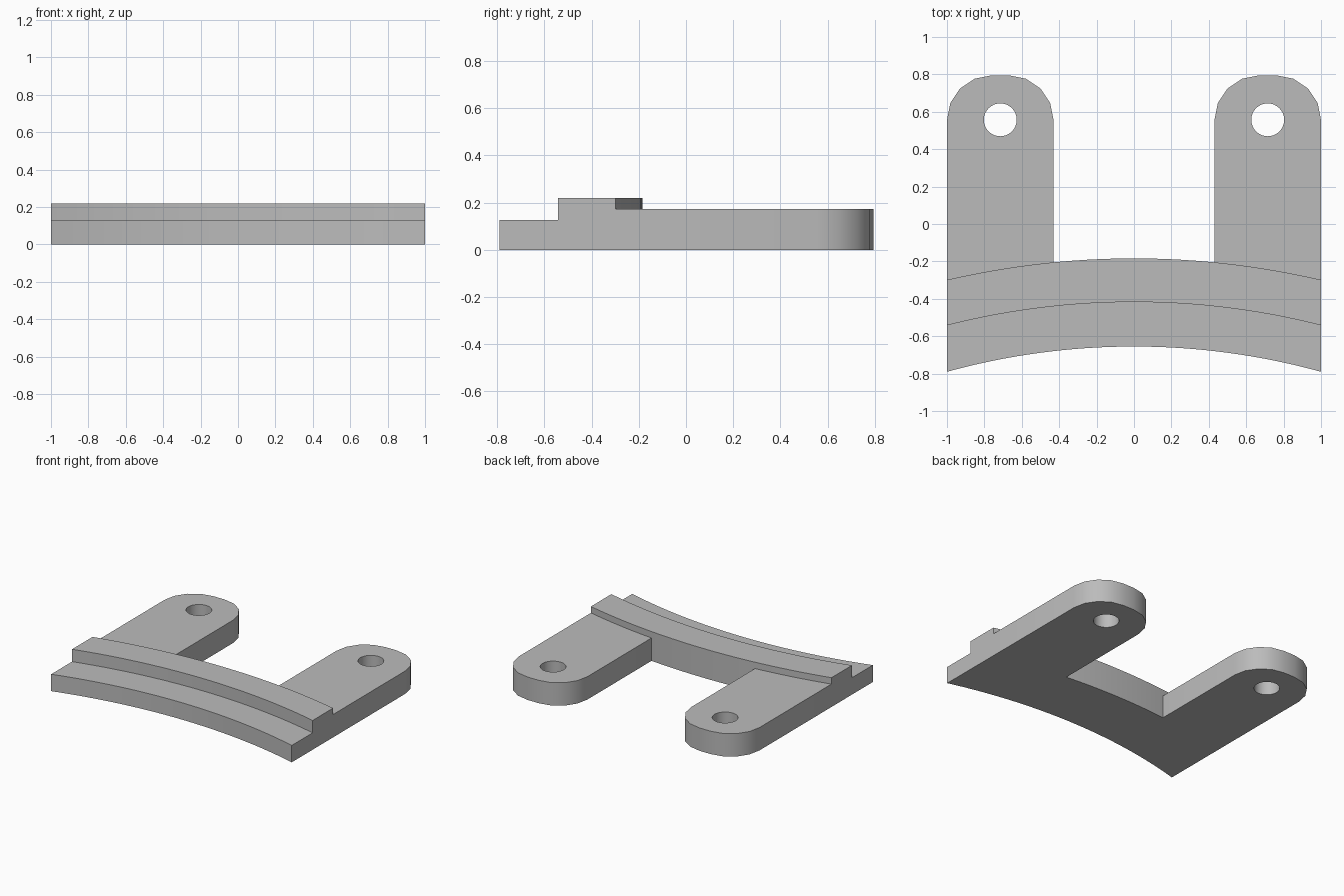
import bpy, bmesh
from math import sin, cos, pi, sqrt, radians

cube = bpy.data.objects.get("Cube")
if cube:
    bpy.data.objects.remove(cube, do_unlink=True)

grey = bpy.data.materials.new("plain grey")
grey.use_nodes = True
colour = (0.5, 0.5, 0.5, 1)
grey.diffuse_color = colour
grey.node_tree.nodes["Principled BSDF"].inputs["Base Color"].default_value = colour

STEPS = 32
STATIONS = [-1 + 2 * i / STEPS for i in range(STEPS + 1)]
# Each arc: y at the middle, and how far it drops at the ends
REAR, MIDDLE, FRONT = (-0.184, 0.115), (-0.417, 0.125), (-0.655, 0.135)


def arc_y(arc, x):
    mid, drop = arc
    radius = (1 + drop * drop) / (2 * drop)
    return mid - radius + sqrt(radius * radius - x * x)


def finish(name, bm):
    bmesh.ops.recalc_face_normals(bm, faces=bm.faces)
    mesh = bpy.data.meshes.new(name)
    bm.to_mesh(mesh)
    bm.free()
    mesh.materials.append(grey)
    obj = bpy.data.objects.new(name, mesh)
    bpy.context.collection.objects.link(obj)
    bpy.ops.object.select_all(action="DESELECT")
    obj.select_set(True)
    bpy.context.view_layer.objects.active = obj
    bpy.ops.object.shade_smooth_by_angle(angle=radians(30))


# Curved bar: a stepped section swept from end to end
def build_bar():
    section = [(REAR, 0), (REAR, 0.22), (MIDDLE, 0.22),
               (MIDDLE, 0.127), (FRONT, 0.127), (FRONT, 0)]
    bm = bmesh.new()
    rings = [[bm.verts.new((x, arc_y(arc, x), z)) for arc, z in section]
             for x in STATIONS]
    count = len(section)
    for a, b in zip(rings, rings[1:]):
        for i in range(count):
            j = (i + 1) % count
            bm.faces.new((a[i], a[j], b[j], b[i]))
    bm.faces.new(rings[0])
    bm.faces.new(rings[-1])
    finish("stepped_curved_bar", bm)


# Lug: rounded arm with a through hole, meeting the back of the bar
def build_lug(name, side):
    inner, tip, corner, height = 0.43, 0.795, 0.24, 0.172
    middle = (1 + inner) / 2
    outline = [(x, arc_y(REAR, x)) for x in [inner] + [s for s in STATIONS if s > inner]]
    for centre, start in ((1 - corner, 0), (inner + corner, pi / 2)):
        for i in range(5):
            a = start + i * pi / 8
            outline.append((centre + corner * cos(a), tip - corner + corner * sin(a)))
    hole = [(middle + 0.088 * cos(i * pi / 16), 0.557 + 0.088 * sin(i * pi / 16))
            for i in range(32)]
    bm = bmesh.new()
    edges = []
    for loop in (outline, hole):
        verts = [bm.verts.new((side * x, y, 0)) for x, y in loop]
        edges += [bm.edges.new((v, verts[i - 1])) for i, v in enumerate(verts)]
    bmesh.ops.triangle_fill(bm, edges=edges, use_beauty=True)
    base = list(bm.faces)
    result = bmesh.ops.extrude_face_region(bm, geom=base, use_keep_orig=True)
    top = [g for g in result["geom"] if isinstance(g, bmesh.types.BMVert)]
    bmesh.ops.translate(bm, verts=top, vec=(0, 0, height))
    finish(name, bm)


build_bar()
build_lug("left_lug", 1)
build_lug("right_lug", -1)
